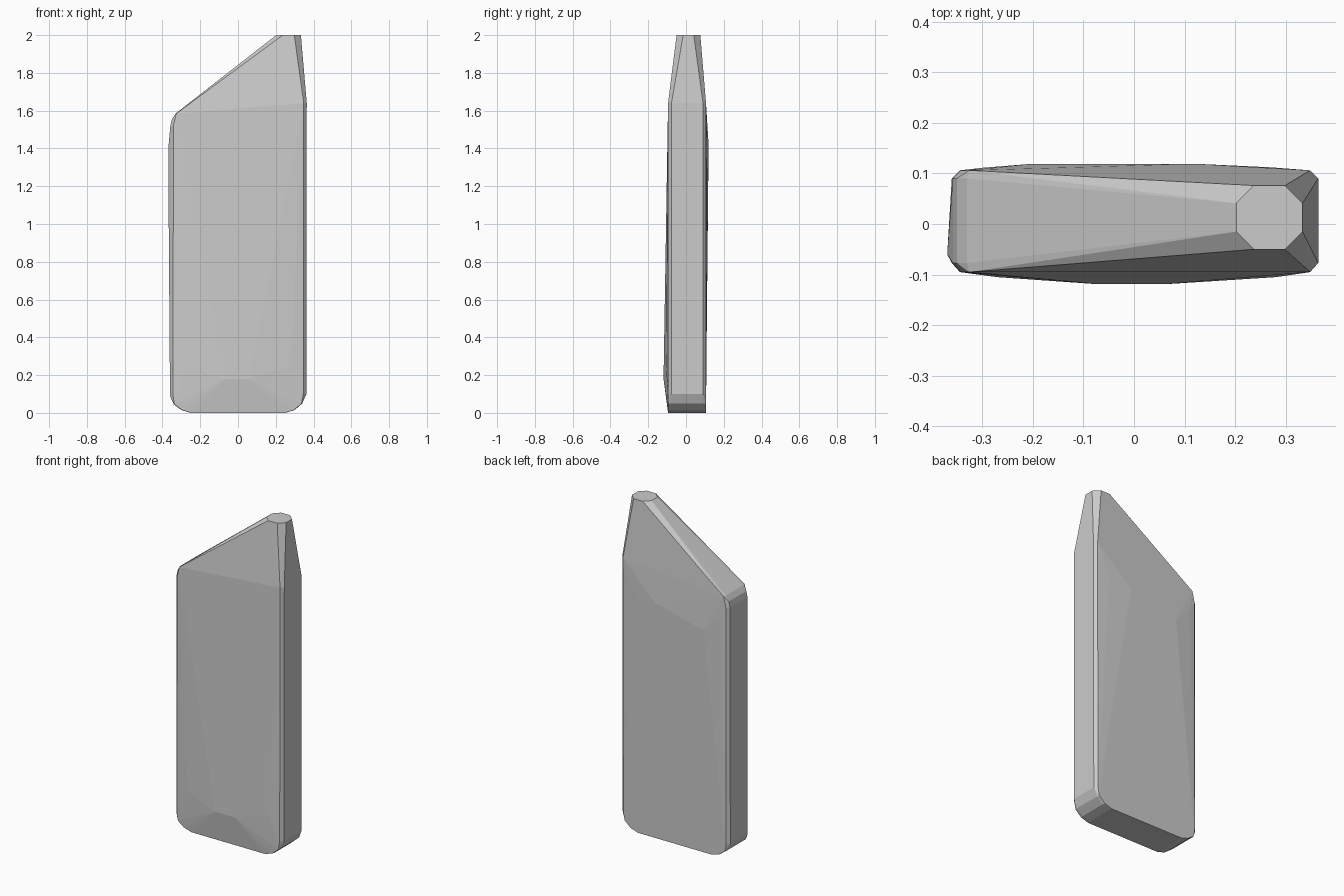
import bpy, bmesh, math

if "Cube" in bpy.data.objects:
    bpy.data.objects.remove(bpy.data.objects["Cube"])

pts = []

# Body outline (x, z): rounded lower corners, softened left shoulder, right shoulder
outline = [(-0.25, 0.0), (-0.30, 0.015), (-0.34, 0.045), (-0.36, 0.09),
           (0.25, 0.0), (0.30, 0.015), (0.34, 0.05), (0.362, 0.10),
           (0.364, 1.64), (-0.358, 1.52), (-0.350, 1.555), (-0.33, 1.585)]
for x, z in outline:
    inset = 0.016 if abs(x) > 0.34 else 0.004
    sx = math.copysign(1, x)
    lo, hi = -0.095, 0.106
    for y, dx in ((lo, inset), (lo + 0.018, 0), (hi - 0.016, 0), (hi, inset)):
        pts.append((x - sx * dx, y, z))

# Left side swell
pts += [(-0.369, -0.06, 1.40), (-0.369, -0.06, 1.30)]

# Small chamfered flat at the tip
x0, x1, y0, y1, c = 0.202, 0.333, -0.050, 0.076, 0.035
for x, s in ((x0, 1), (x1, -1)):
    pts += [(x, y0 + c, 2.0), (x, y1 - c, 2.0),
            (x + s * c, y0, 2.0), (x + s * c, y1, 2.0)]

# Shallow bulges: low on the front, high on the back
pts += [(-0.07, -0.119, 0.18), (0.06, -0.119, 0.18),
        (-0.27, -0.105, 0.25), (0.28, -0.105, 0.25),
        (-0.20, 0.119, 1.35), (0.12, 0.119, 1.43),
        (-0.30, 0.111, 1.45), (0.27, 0.112, 1.45)]

# Convex skin over all control points
bm = bmesh.new()
for p in pts:
    bm.verts.new(p)
res = bmesh.ops.convex_hull(bm, input=bm.verts[:])
junk = {g for g in res["geom_interior"] + res["geom_unused"]
        if isinstance(g, bmesh.types.BMVert)}
bmesh.ops.delete(bm, geom=list(junk), context="VERTS")
bmesh.ops.dissolve_limit(bm, angle_limit=math.radians(0.5),
                         verts=bm.verts[:], edges=bm.edges[:])
bmesh.ops.recalc_face_normals(bm, faces=bm.faces[:])
mesh = bpy.data.meshes.new("slanted_slab")
bm.to_mesh(mesh)
bm.free()
slab = bpy.data.objects.new("slanted_slab", mesh)
bpy.context.collection.objects.link(slab)
